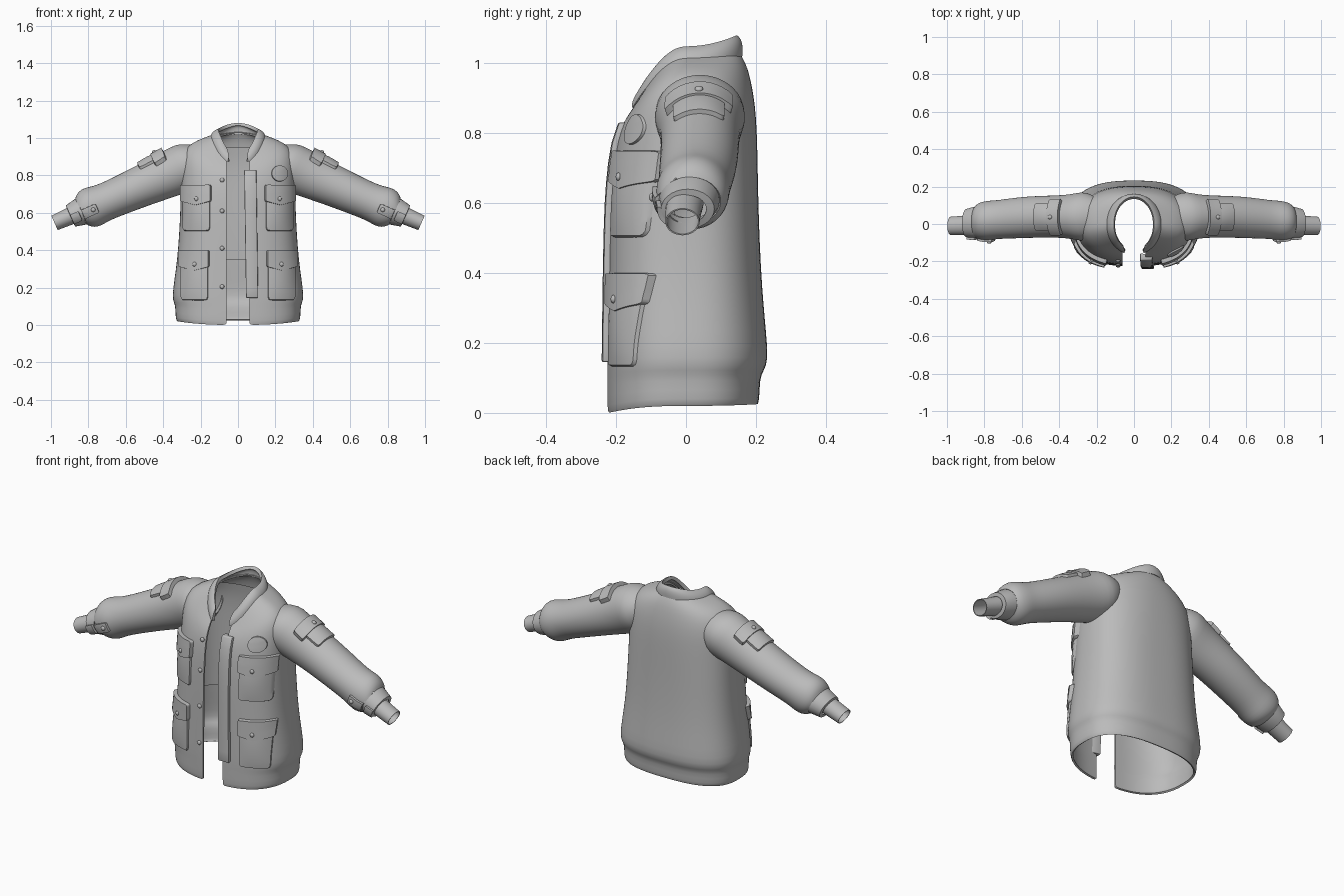
import bpy, bmesh, math
from mathutils import Vector
from mathutils.bvhtree import BVHTree

if "Cube" in bpy.data.objects:
    bpy.data.objects.remove(bpy.data.objects["Cube"])

grey = bpy.data.materials.new("cloth grey")
grey.use_nodes = True
grey.diffuse_color = (0.5, 0.5, 0.5, 1)
grey.node_tree.nodes["Principled BSDF"].inputs["Base Color"].default_value = (0.5, 0.5, 0.5, 1)

X, Y, Z = Vector((1, 0, 0)), Vector((0, 1, 0)), Vector((0, 0, 1))


def make(name, rows, closed=False, caps=False, facing=None, thick=0, subdiv=0, bevel=0):
    """Skin a grid of points, then bake its modifiers."""
    bm = bmesh.new()
    grid = [[bm.verts.new(p) for p in row] for row in rows]
    n = len(rows[0])
    for a, b in zip(grid, grid[1:]):
        for i in range(n if closed else n - 1):
            j = (i + 1) % n
            bm.faces.new((a[i], a[j], b[j], b[i]))
    if caps:
        bm.faces.new(grid[0])
        bm.faces.new(grid[-1])
    bmesh.ops.recalc_face_normals(bm, faces=bm.faces)
    mid = sum((v.co for v in bm.verts), Vector()) / len(bm.verts)
    score = sum(f.normal.dot(facing or f.calc_center_median() - mid) * f.calc_area() for f in bm.faces)
    if score < 0:
        bmesh.ops.reverse_faces(bm, faces=bm.faces)
    mesh = bpy.data.meshes.new(name)
    bm.to_mesh(mesh)
    bm.free()
    mesh.materials.append(grey)
    ob = bpy.data.objects.new(name, mesh)
    bpy.context.collection.objects.link(ob)
    if subdiv:
        ob.modifiers.new("smooth", 'SUBSURF').levels = subdiv
    if thick:
        m = ob.modifiers.new("cloth", 'SOLIDIFY')
        m.thickness, m.offset = thick, -1
    if bevel:
        m = ob.modifiers.new("edge", 'BEVEL')
        m.width, m.segments = bevel, 2
    finish(ob)
    return ob


def finish(ob):
    bpy.ops.object.select_all(action='DESELECT')
    ob.select_set(True)
    bpy.context.view_layer.objects.active = ob
    if ob.modifiers:
        bpy.ops.object.convert(target='MESH')
    bpy.ops.object.shade_smooth_by_angle(angle=math.radians(40))


def tree(ob):
    return BVHTree.FromObject(ob, bpy.context.evaluated_depsgraph_get())


def torso_ring(key, gap, inset=0.0, count=56):
    """Rounded outline, open at the front; heights at front, side and back."""
    zf, zs, zb, hw, yf, yb, n = key
    hw, yf, yb = hw - inset, yf + inset, yb - inset
    start = math.asin((gap / hw) ** (n / 2))
    ring = []
    for i in range(count + 1):
        a = start + (2 * math.pi - 2 * start) * i / count
        s, c = math.sin(a), math.cos(a)
        x = hw * math.copysign(abs(s) ** (2 / n), s)
        y = (yf if c > 0 else yb) * abs(c) ** (2 / n)
        z = zs + ((zf if c > 0 else zb) - zs) * c * c
        ring.append((x, y, z))
    return ring


# Torso with a hem band, open down the front
hem = [
    (0.00, 0.02, 0.025, 0.325, -0.222, 0.205, 2.6),
    (0.01, 0.03, 0.035, 0.334, -0.226, 0.210, 2.6),
    (0.09, 0.10, 0.100, 0.335, -0.226, 0.211, 2.6),
    (0.11, 0.12, 0.120, 0.343, -0.226, 0.222, 2.6),
    (0.15, 0.15, 0.150, 0.352, -0.226, 0.236, 2.6),
    (0.23, 0.23, 0.230, 0.342, -0.225, 0.229, 2.6),
]
upper = [
    (0.35, 0.35, 0.35, 0.325, -0.224, 0.218, 2.6),
    (0.48, 0.48, 0.48, 0.315, -0.222, 0.211, 2.6),
    (0.60, 0.60, 0.60, 0.309, -0.219, 0.207, 2.6),
    (0.71, 0.71, 0.71, 0.306, -0.211, 0.205, 2.5),
    (0.78, 0.81, 0.80, 0.306, -0.199, 0.203, 2.4),
    (0.82, 0.90, 0.88, 0.302, -0.184, 0.198, 2.3),
    (0.845, 0.955, 0.95, 0.275, -0.170, 0.186, 2.2),
    (0.86, 0.99, 1.00, 0.215, -0.158, 0.172, 2.1),
    (0.87, 1.02, 1.035, 0.13, -0.147, 0.150, 2.0),
]
torso = make("torso", [torso_ring(k, 0.062) for k in hem + upper], thick=0.01, subdiv=1)
make("lining", [torso_ring(k, 0.10, 0.025) for k in upper[:-2]], subdiv=1)
torso_tree = tree(torso)

# Stand-up collar
collar = [
    (0.850, 1.000, 1.020, 0.150, -0.166, 0.162, 2.0),
    (0.870, 1.022, 1.045, 0.145, -0.166, 0.163, 2.0),
    (0.890, 1.042, 1.070, 0.125, -0.155, 0.158, 2.0),
    (0.900, 1.048, 1.080, 0.108, -0.140, 0.146, 2.0),
]
make("collar", [torso_ring(k, 0.052) for k in collar], thick=0.018, subdiv=1)


def surface(bvh, p, n):
    """Nearest point of the cloth seen from outside along n."""
    hit, normal, _, _ = bvh.ray_cast(p + n * 0.5, -n)
    if hit is None:
        hit, normal, _, _ = bvh.find_nearest(p)
    return hit, (normal if normal.dot(n) > 0 else -normal)


def plate(name, bvh, centre, u, v, n, hu, hv, thick, corner=0.2, tip=0.0, puff=0.0, base=0.0):
    """Raised patch that hugs the cloth, with rounded corners."""
    ticks = [-1, -0.95] + [i / 6 for i in range(-5, 6)] + [0.95, 1]
    rows = []
    for t in ticks:
        row = []
        for s in ticks:
            a, b = s, t
            da, db = abs(s) - (1 - corner), abs(t) - (1 - corner)
            if da > 0 and db > 0:
                k = max(da, db) / math.hypot(da, db)
                a = math.copysign(1 - corner + da * k, s)
                b = math.copysign(1 - corner + db * k, t)
            drop = tip * (1 - abs(a)) * (1 - b) / 2
            hit, normal = surface(bvh, centre + u * a * hu + v * (b * hv - drop), n)
            rim = max(abs(s), abs(t)) == 1
            lift = base - 0.005 if rim else thick + puff * (1 - a * a) * (1 - b * b)
            row.append(hit + (normal * 0.6 + n * 0.4) * lift)
        rows.append(row)
    return make(name, rows, facing=n)


def snap(name, bvh, centre, n, lift=0.0, radius=0.012):
    """Small domed snap button."""
    hit, _ = surface(bvh, centre, n)
    bpy.ops.mesh.primitive_uv_sphere_add(segments=16, ring_count=8, radius=radius, location=hit + n * lift)
    ob = bpy.context.object
    ob.name = name
    ob.rotation_euler = n.to_track_quat('Z', 'Y').to_euler()
    ob.scale.z = 0.7
    ob.data.materials.append(grey)
    finish(ob)


# Sleeve stations: centre x, y, z, then radius across the arm and radius in y
sleeve = [
    (0.20, 0.04, 0.885, 0.085, 0.10),
    (0.26, 0.04, 0.855, 0.128, 0.135),
    (0.31, 0.04, 0.832, 0.130, 0.125),
    (0.37, 0.04, 0.805, 0.124, 0.115),
    (0.46, 0.04, 0.766, 0.115, 0.112),
    (0.56, 0.037, 0.723, 0.108, 0.112),
    (0.66, 0.03, 0.679, 0.102, 0.108),
    (0.725, 0.024, 0.652, 0.101, 0.104),
    (0.765, 0.02, 0.637, 0.109, 0.106),
    (0.795, 0.018, 0.624, 0.110, 0.105),
    (0.825, 0.016, 0.612, 0.096, 0.098),
    (0.840, 0.012, 0.606, 0.075, 0.088),
]
cuff = [
    (0.80, 0.012, 0.623, 0.076, 0.084),
    (0.84, 0.010, 0.606, 0.075, 0.086),
    (0.895, 0.005, 0.583, 0.062, 0.076),
    (0.897, 0.003, 0.582, 0.044, 0.055),
]
wrist = [
    (0.86, -0.004, 0.598, 0.048, 0.054),
    (0.92, -0.008, 0.572, 0.045, 0.051),
    (0.981, -0.010, 0.546, 0.042, 0.049),
]


def tube(name, stations, side, across, subdiv):
    rows = []
    for x, y, z, r, ry in stations:
        c = Vector((side * x, y, z))
        angles = [2 * math.pi * i / 28 for i in range(28)]
        rows.append([c + across * r * math.cos(a) + Y * ry * math.sin(a) for a in angles])
    return make(name, rows, closed=True, thick=0.004, subdiv=subdiv)


for side, label in ((1, "left"), (-1, "right")):
    along = Vector((side * 0.914, 0, -0.406))
    across = Vector((side * 0.406, 0, 0.914))

    # Sleeve, cuff and inner wristband
    arm = tree(tube(label + "_sleeve", sleeve, side, across, 1))
    cuff_tree = tree(tube(label + "_cuff", cuff, side, across, 0))
    tube(label + "_wristband", wrist, side, across, 0)

    # Upper arm pocket with flap
    top = Vector((side * 0.485, 0.037, 0.875))
    plate(label + "_arm_pocket", arm, top, along, Y, across, 0.055, 0.072, 0.013, puff=0.004)
    top = Vector((side * 0.425, 0.037, 0.90))
    plate(label + "_arm_flap", arm, top, along, Y, across, 0.036, 0.092, 0.022)
    snap(label + "_arm_snap", arm, top + along * 0.012, across, 0.022)

    # Cuff strap
    spot = Vector((side * 0.815, 0, 0.598))
    plate(label + "_cuff_strap", arm, spot - along * 0.015, along, across, -Y, 0.055, 0.026, 0.012)
    plate(label + "_cuff_tab", cuff_tree, spot + along * 0.055, along, across, -Y, 0.025, 0.026, 0.012)
    snap(label + "_cuff_snap", arm, spot - along * 0.045, -Y, 0.013)

    # Chest and waist pockets with pointed flaps
    for part, x, low, high in (("chest", 0.222, 0.50, 0.75), ("waist", 0.232, 0.13, 0.40)):
        name = label + "_" + part
        mid = Vector((side * x, 0, (low + high) / 2))
        plate(name + "_pocket", torso_tree, mid, X, Z, -Y, 0.074, (high - low) / 2, 0.010, puff=0.008)
        mid = Vector((side * x, 0, high - 0.045))
        plate(name + "_flap", torso_tree, mid, X, Z, -Y, 0.080, 0.045, 0.023, corner=0.15, tip=0.022)
        snap(name + "_snap", torso_tree, mid - Z * 0.03, -Y, 0.024)

# Round chest badge
plate("chest_badge", torso_tree, Vector((0.222, 0, 0.81)), X, Z, -Y, 0.044, 0.044, 0.009, corner=1.0)

# Raised placket along the left opening
rows = []
for i in range(13):
    z = 0.145 + 0.685 * i / 12
    shift = 0.01 * (1 - i / 12)
    y = surface(torso_tree, Vector((0.085, 0, z)), -Y)[0].y
    corners = ((0.033, -0.018), (0.098, -0.016), (0.098, 0.006), (0.033, 0.022))
    rows.append([(x + shift, y + dy, z) for x, dy in corners])
make("front_placket", rows, closed=True, caps=True, bevel=0.005)

# Snaps down the right opening
for i, z in enumerate((0.775, 0.61, 0.41, 0.205)):
    snap("front_snap_%d" % (i + 1), torso_tree, Vector((-0.085, 0, z)), -Y, 0.002)
